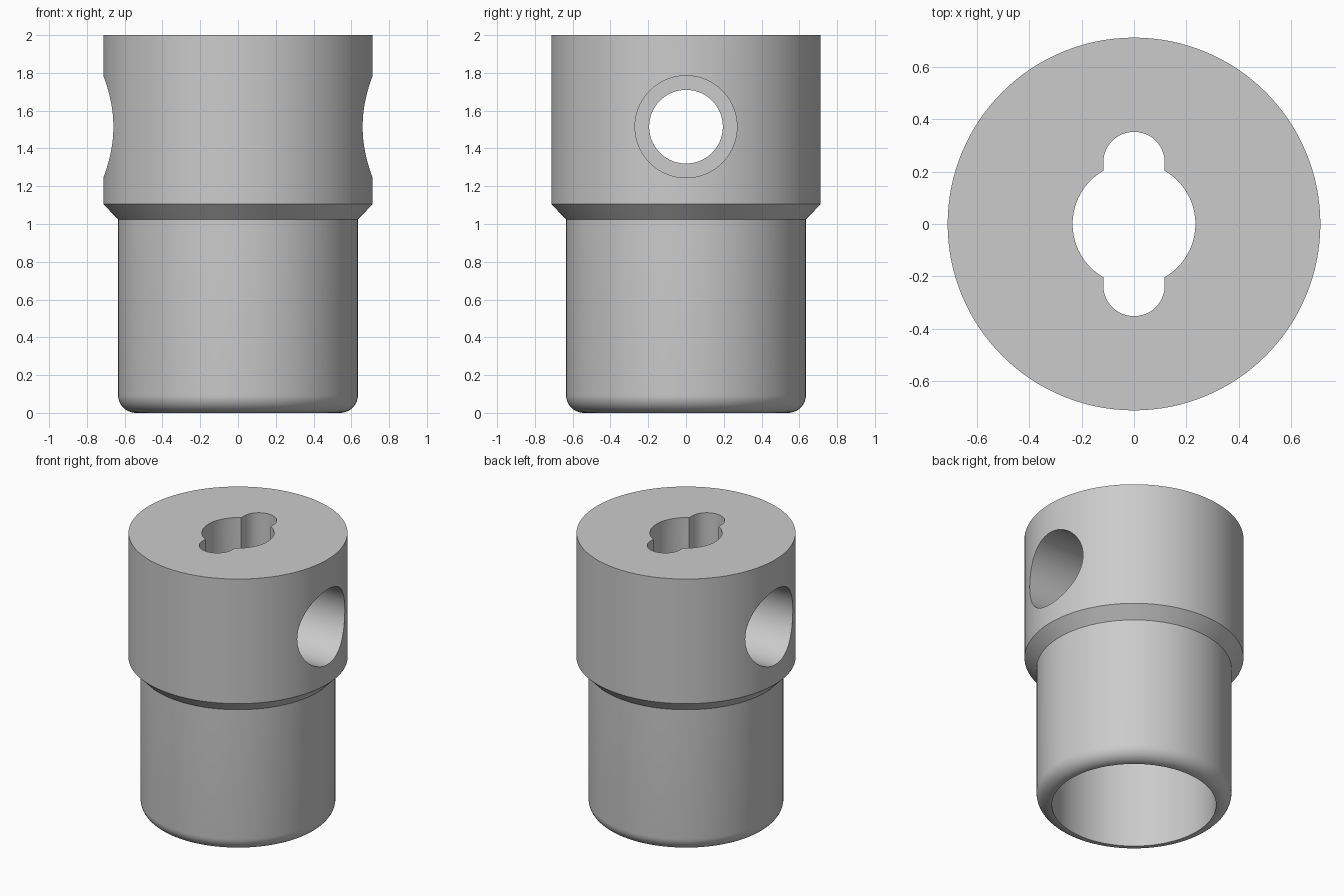
import bpy, bmesh
from math import sin, cos, radians, pi
from mathutils import Matrix

cube = bpy.data.objects.get("Cube")
if cube:
    bpy.data.objects.remove(cube, do_unlink=True)

grey = bpy.data.materials.new("plain grey")
grey.use_nodes = True
colour = (0.6, 0.6, 0.6, 1)
grey.diffuse_color = colour
grey.node_tree.nodes["Principled BSDF"].inputs["Base Color"].default_value = colour


def finish(name, bm):
    bmesh.ops.recalc_face_normals(bm, faces=bm.faces)
    mesh = bpy.data.meshes.new(name)
    bm.to_mesh(mesh)
    bm.free()
    mesh.materials.append(grey)
    ob = bpy.data.objects.new(name, mesh)
    bpy.context.collection.objects.link(ob)
    return ob


def lathe(name, profile, steps=128, turn=None):
    """Revolve (radius, z) points around z; the ends lie on the axis."""
    bm = bmesh.new()
    verts = [bm.verts.new((r, 0, z)) for r, z in profile]
    edges = [bm.edges.new(pair) for pair in zip(verts, verts[1:])]
    bmesh.ops.spin(bm, geom=verts + edges, cent=(0, 0, 0), axis=(0, 0, 1),
                   angle=2 * pi, steps=steps, use_merge=True)
    bmesh.ops.remove_doubles(bm, verts=bm.verts, dist=0.0001)
    if turn:
        bm.transform(turn)
    return finish(name, bm)


def arc(cx, cy, r, start, end, count):
    angles = [radians(start + (end - start) * i / count) for i in range(count + 1)]
    return [(cx + r * cos(a), cy + r * sin(a)) for a in angles]


# Stepped body with a rounded foot and an open bore underneath
foot, collar, bore, roof, fillet = 0.635, 0.713, 0.535, 1.0, 0.095
body = lathe("socket_body",
             [(0, roof), (bore, roof), (bore, 0)]
             + arc(foot - fillet, fillet, fillet, -90, 0, 10)
             + [(foot, 1.025), (collar, 1.105), (collar, 2), (0, 2)])

# Cross hole, counterbored from both sides
cross = lathe("cross_hole_cutter",
              [(0, -1), (0.27, -1), (0.27, -0.27), (0.195, -0.27),
               (0.195, 0.27), (0.27, 0.27), (0.27, 1), (0, 1)],
              steps=96,
              turn=Matrix.Translation((0, 0, 1.515)) @ Matrix.Rotation(pi / 2, 4, "Y"))

# Keyhole: round centre with two rounded slots
hole, slot = 0.235, 0.1175
outline = (arc(0, 0, hole, -60, 60, 24) + arc(0, hole, slot, 0, 180, 24)
           + arc(0, 0, hole, 120, 240, 24) + arc(0, -hole, slot, 180, 360, 24))
bm = bmesh.new()
face = bm.faces.new([bm.verts.new((x, y, 0.9)) for x, y in outline])
top = bmesh.ops.extrude_face_region(bm, geom=[face])["geom"]
bmesh.ops.translate(bm, vec=(0, 0, 1.2),
                    verts=[v for v in top if isinstance(v, bmesh.types.BMVert)])
keyhole = finish("keyhole_cutter", bm)

# Cut the holes, then drop the cutters
bpy.ops.object.select_all(action="DESELECT")
bpy.context.view_layer.objects.active = body
body.select_set(True)
for cutter in (keyhole, cross):
    cutter.hide_render = True
    mod = body.modifiers.new(cutter.name, "BOOLEAN")
    mod.operation, mod.solver, mod.object = "DIFFERENCE", "EXACT", cutter
    bpy.ops.object.modifier_apply(modifier=mod.name)
    bpy.data.objects.remove(cutter, do_unlink=True)

bpy.ops.object.shade_smooth_by_angle(angle=radians(30))
